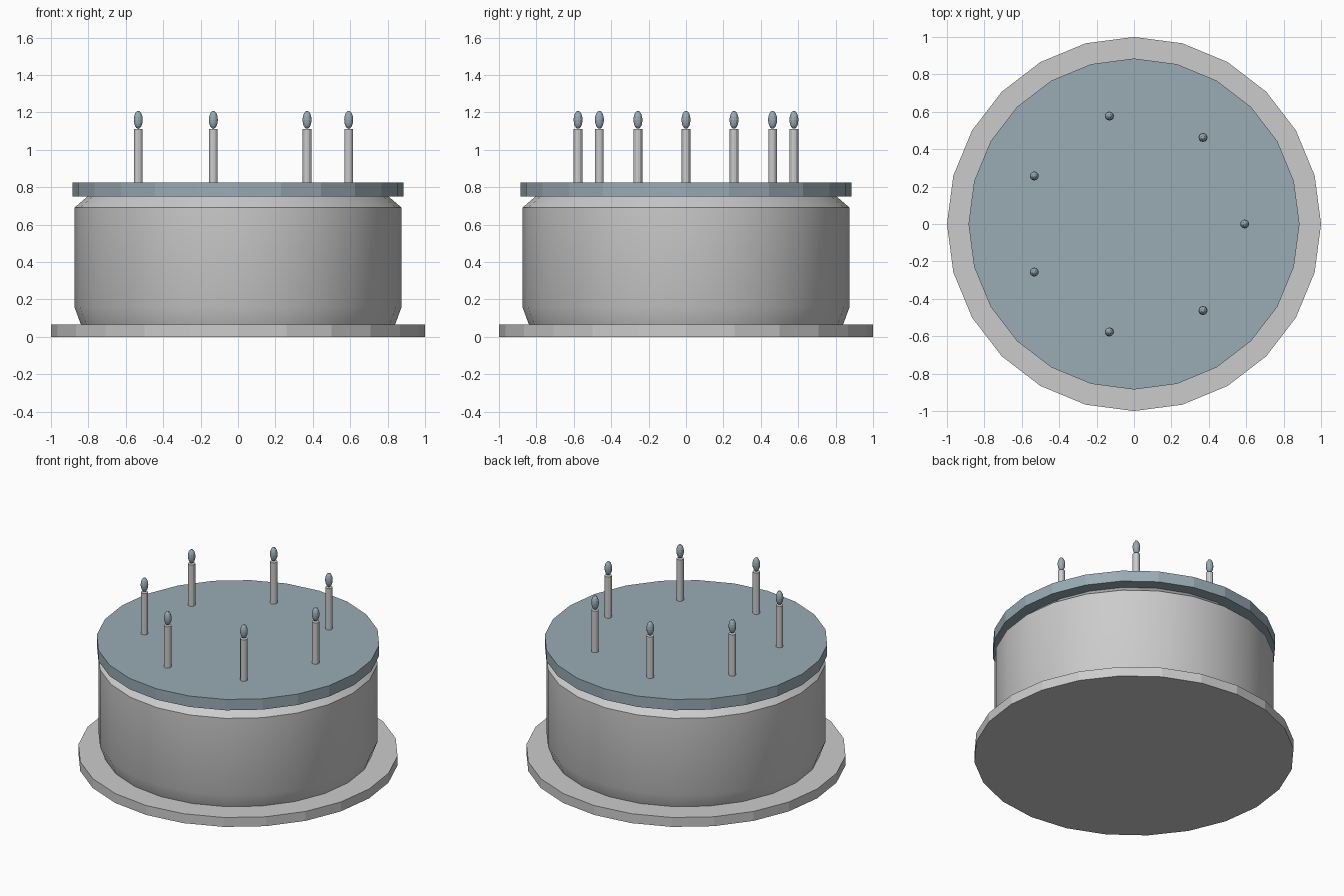
import bpy, bmesh, math

if "Cube" in bpy.data.objects:
    bpy.data.objects.remove(bpy.data.objects["Cube"])

slate = bpy.data.materials.new("slate")
slate.diffuse_color = (0.32, 0.41, 0.46, 1)
slate.use_nodes = True
slate.node_tree.nodes["Principled BSDF"].inputs["Base Color"].default_value = slate.diffuse_color


def finish(name, bm, mat=None, smooth=None):
    bmesh.ops.recalc_face_normals(bm, faces=bm.faces)
    me = bpy.data.meshes.new(name)
    bm.to_mesh(me)
    bm.free()
    ob = bpy.data.objects.new(name, me)
    bpy.context.collection.objects.link(ob)
    if mat:
        me.materials.append(mat)
    if smooth:
        bpy.ops.object.select_all(action='DESELECT')
        ob.select_set(True)
        bpy.context.view_layer.objects.active = ob
        bpy.ops.object.shade_smooth_by_angle(angle=math.radians(smooth))
    return ob


def turned(name, profile, sides, at=(0, 0), mat=None, smooth=None):
    """Closed solid turned around z from (radius, z) points."""
    bm = bmesh.new()
    rings = [[bm.verts.new((at[0] + r * math.cos(math.tau * i / sides),
                            at[1] + r * math.sin(math.tau * i / sides), z))
              for i in range(sides)] for r, z in profile]
    for a, b in zip(rings, rings[1:]):
        for i in range(sides):
            j = (i + 1) % sides
            bm.faces.new((a[i], a[j], b[j], b[i]))
    bm.faces.new(rings[0])
    bm.faces.new(rings[-1])
    return finish(name, bm, mat, smooth)


# Plate, cake body and icing lid
turned("plate", [(1, 0), (1, 0.065)], 24)
turned("cake_body", [(0.84, 0.065), (0.875, 0.16), (0.875, 0.69), (0.805, 0.75)], 24, smooth=30)
turned("icing", [(0.885, 0.75), (0.885, 0.825)], 24, mat=slate)

# Ring of seven candles with flames
for k in range(7):
    a = math.tau * k / 7
    x, y = 0.592 * math.cos(a), 0.592 * math.sin(a)
    turned(f"candle_{k + 1}", [(0.023, 0.82), (0.023, 1.11)], 12, (x, y))
    bm = bmesh.new()
    bmesh.ops.create_uvsphere(bm, u_segments=12, v_segments=8, radius=1)
    bmesh.ops.scale(bm, vec=(0.024, 0.024, 0.048), verts=bm.verts)
    bmesh.ops.translate(bm, vec=(x, y, 1.16), verts=bm.verts)
    finish(f"flame_{k + 1}", bm, slate)
